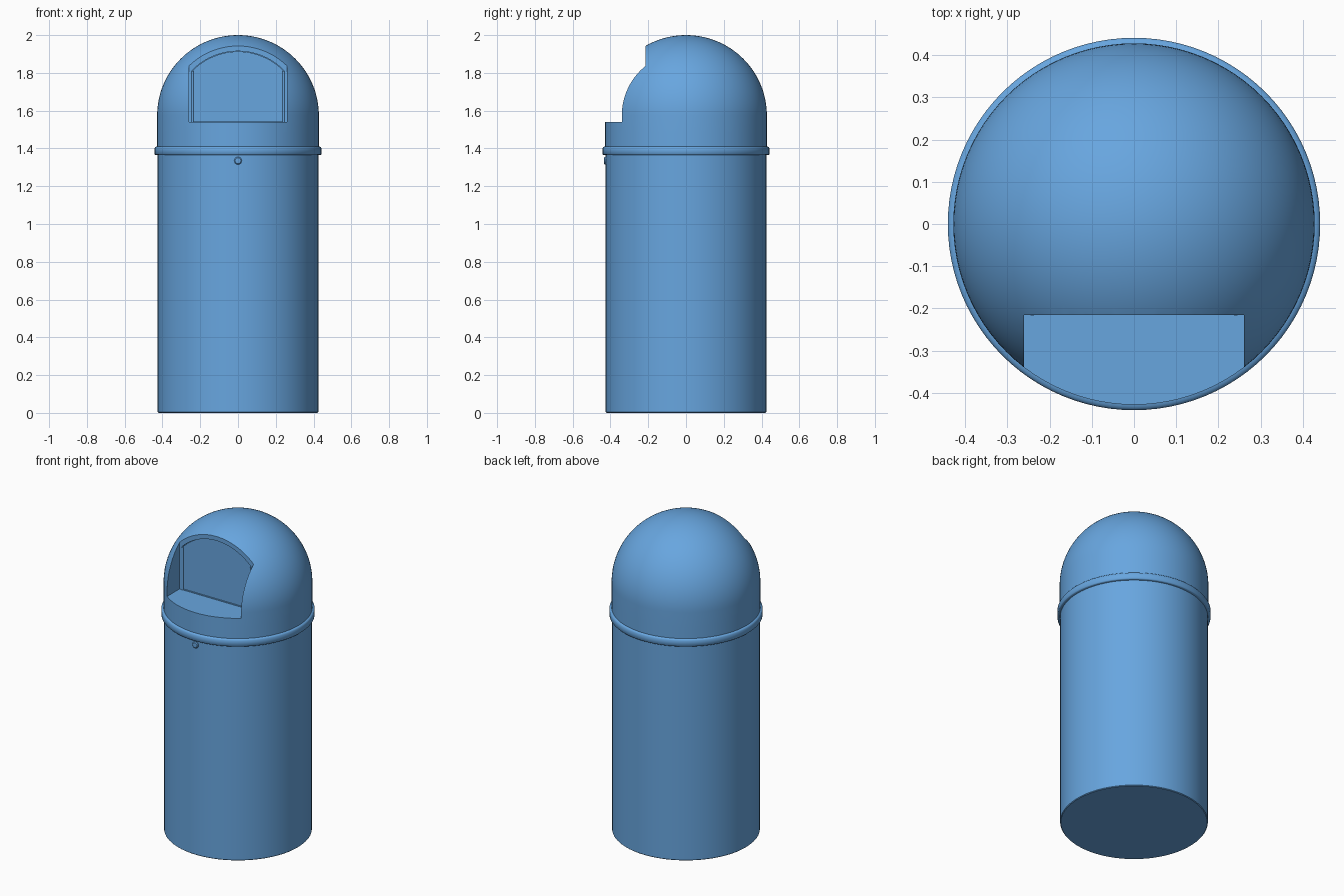
import bpy, bmesh, math

if "Cube" in bpy.data.objects:
    bpy.data.objects.remove(bpy.data.objects["Cube"])

R = 0.425          # can radius
RL = 0.428         # lid skirt radius
ZC = 1.575         # centre of the dome's hemisphere
BACK = -0.215      # plane of the opening's back wall

blue = bpy.data.materials.new("blue_paint")
blue.diffuse_color = (0.137, 0.38, 0.74, 1)
blue.use_nodes = True
blue.node_tree.nodes["Principled BSDF"].inputs["Base Color"].default_value = blue.diffuse_color


def finish(name, bm):
    bmesh.ops.recalc_face_normals(bm, faces=bm.faces)
    me = bpy.data.meshes.new(name)
    bm.to_mesh(me)
    bm.free()
    me.materials.append(blue)
    ob = bpy.data.objects.new(name, me)
    bpy.context.collection.objects.link(ob)
    return ob


def smooth(ob, angle=30):
    bpy.ops.object.select_all(action='DESELECT')
    ob.select_set(True)
    bpy.context.view_layer.objects.active = ob
    bpy.ops.object.shade_smooth_by_angle(angle=math.radians(angle))


def lathe(name, profile, steps=96):
    """Revolve (radius, z) points around z."""
    bm = bmesh.new()
    vs = [bm.verts.new((r, 0, z)) for r, z in profile]
    es = [bm.edges.new(p) for p in zip(vs, vs[1:])]
    bmesh.ops.spin(bm, geom=vs + es, cent=(0, 0, 0), axis=(0, 0, 1),
                   angle=2 * math.pi, steps=steps)
    bmesh.ops.remove_doubles(bm, verts=bm.verts, dist=1e-5)
    return finish(name, bm)


def prism(name, outline, y0, y1):
    """Extrude an (x, z) outline from y0 to y1."""
    bm = bmesh.new()
    f = bm.faces.new([bm.verts.new((x, y0, z)) for x, z in outline])
    ext = bmesh.ops.extrude_face_region(bm, geom=[f])['geom']
    bmesh.ops.translate(bm, vec=(0, y1 - y0, 0),
                        verts=[v for v in ext if isinstance(v, bmesh.types.BMVert)])
    return finish(name, bm)


def arch(half, bottom, radius, n=24):
    """Door outline: straight sides, round top concentric with the dome."""
    a = math.asin(half / radius)
    top = [(radius * math.sin(a - 2 * a * i / n), ZC + radius * math.cos(a - 2 * a * i / n))
           for i in range(n + 1)]
    return [(-half, bottom), (half, bottom)] + top


def cut(ob, cutter):
    cutter.hide_render = True
    m = ob.modifiers.new("opening", 'BOOLEAN')
    m.operation, m.solver, m.object = 'DIFFERENCE', 'EXACT', cutter
    bpy.context.view_layer.objects.active = ob
    bpy.ops.object.modifier_apply(modifier=m.name)
    bpy.data.objects.remove(cutter)


# Cylindrical container
body = lathe("container", [(0, 0), (R - 0.004, 0), (R, 0.004), (R, 1.38), (0, 1.38)])
smooth(body)

# Domed lid with a straight lower skirt
dome = [(0, 1.38), (RL, 1.38), (RL, 1.48)]
dome += [(RL * math.cos(t), ZC + R * math.sin(t))
         for t in (math.pi / 2 * i / 32 for i in range(32))] + [(0, ZC + R)]
lid = lathe("domed_lid", dome)

# Front opening, then a shallow arched recess for the door
cut(lid, prism("opening_cutter",
               [(-0.26, 1.54), (0.26, 1.54), (0.26, 2.1), (-0.26, 2.1)], -0.6, BACK))
cut(lid, prism("recess_cutter", arch(0.246, 1.543, 0.34), -0.3, BACK + 0.018))
smooth(lid)

# Swinging door set inside the recess
door = prism("push_door", arch(0.24, 1.543, 0.338), BACK + 0.008, BACK + 0.022)
smooth(door)

# Rounded band where lid and container meet
band = lathe("rim_band", [(R - 0.01, 1.365), (0.437, 1.365), (0.441, 1.369),
                          (0.441, 1.403), (0.437, 1.408), (0.431, 1.411),
                          (R - 0.01, 1.414)])
smooth(band, 60)

# Round lock below the band
lock = lathe("lock", [(0, -0.02), (0.02, -0.02), (0.02, 0.004), (0.015, 0.009), (0, 0.01)], 32)
lock.rotation_euler = (math.pi / 2, 0, 0)
lock.location = (0, -R, 1.335)
smooth(lock)

# Slim vertical jamb strips beside the door
for side, label in ((-1, "left"), (1, "right")):
    strip = lathe(f"door_jamb_{label}", [(0, 1.54), (0.006, 1.54), (0.006, 1.81), (0, 1.81)], 16)
    strip.location = (side * 0.241, BACK + 0.003, 0)
    smooth(strip)
